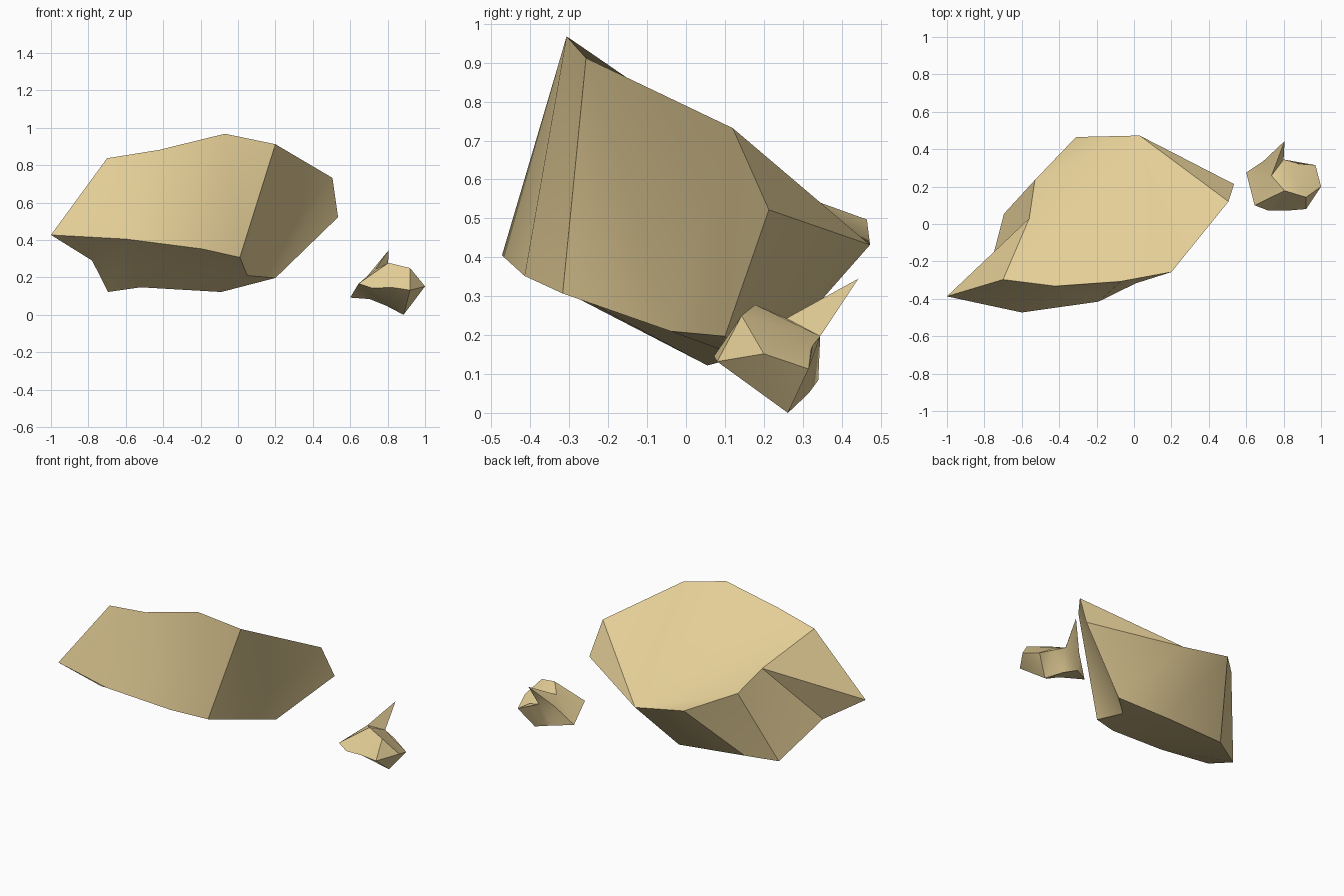
import bpy, bmesh, math

if "Cube" in bpy.data.objects:
    bpy.data.objects.remove(bpy.data.objects["Cube"])


def rock(name, points, columns, angle):
    """Loft closed rings of named corners (one column per side), then cap the ends."""
    bm = bmesh.new()
    v = {k: bm.verts.new(p) for k, p in points.items()}
    cols = columns.split()

    def face(keys):
        keys = list(dict.fromkeys(keys))
        if len(keys) > 2:
            bm.faces.new([v[k] for k in keys])

    # side bands between neighbouring columns
    for c, n in zip(cols, cols[1:] + cols[:1]):
        for r in range(len(c) - 1):
            face([c[r], c[r + 1], n[r + 1], n[r]])
    # top and bottom caps (a top that meets in one corner needs none)
    face([c[0] for c in cols])
    face([c[-1] for c in cols])

    bmesh.ops.triangulate(bm, faces=bm.faces[:], quad_method='SHORT_EDGE',
                          ngon_method='BEAUTY')
    bmesh.ops.recalc_face_normals(bm, faces=bm.faces[:])
    mesh = bpy.data.meshes.new(name)
    bm.to_mesh(mesh)
    bm.free()
    ob = bpy.data.objects.new(name, mesh)
    bpy.context.collection.objects.link(ob)
    mat = bpy.data.materials.get("sandstone") or bpy.data.materials.new("sandstone")
    mat.diffuse_color = (0.78, 0.62, 0.31, 1)
    mat.use_nodes = True
    mat.node_tree.nodes["Principled BSDF"].inputs["Base Color"].default_value = mat.diffuse_color
    mesh.materials.append(mat)
    bpy.ops.object.select_all(action='DESELECT')
    ob.select_set(True)
    bpy.context.view_layer.objects.active = ob
    bpy.ops.object.shade_smooth_by_angle(angle=math.radians(angle))
    return ob


# large tilted slab: upper rim B..P, lower rim A..S, top fanned from corner M
rock("large_rock", {
    'A': (-1, -.387, .427), 'B': (-.7, -.297, .837), 'C': (-.42, -.332, .882),
    'D': (-.07, -.307, .968), 'E': (.2, -.257, .912), 'F': (.505, .12, .732),
    'G': (.535, .213, .522), 'H': (.2, .1, .197), 'I': (.05, -.04, .21),
    'J': (.01, -.317, .307), 'K': (-.19, -.415, .352), 'L': (-.6, -.473, .405),
    'M': (.03, .473, .432), 'N': (-.31, .465, .497), 'O': (-.53, .235, .58),
    'P': (-.56, .03, .67), 'Q': (-.78, -.27, .29), 'R': (-.695, .055, .122),
    'S': (-.09, .2, .122), 'T': (-.52, .15, .147),
}, "MBA MCL MDK MEJ MFI MGH MMS MNT MOR MPQ MPA", 42)

# small chipped stone with a thin spike (tip A) beside a notch (H)
rock("small_rock", {
    'A': (.805, .443, .345), 'B': (.805, .178, .278), 'C': (.92, .143, .25),
    'D': (1, .2, .152), 'E': (.885, .262, 0), 'F': (.97, .315, .113),
    'G': (.8, .345, .197), 'H': (.735, .258, .243), 'I': (.69, .335, .205),
    'J': (.6, .275, .092), 'K': (.645, .1, .167), 'L': (.715, .073, .143),
    'M': (.825, .072, .146), 'N': (.92, .08, .132), 'O': (.705, .34, .084),
    'P': (.79, .315, .05), 'Q': (.88, .325, .173),
}, "AHK GHK GBL GBM GCN GDN GDE GFE GQP GGP AIO AIJ", 42)
